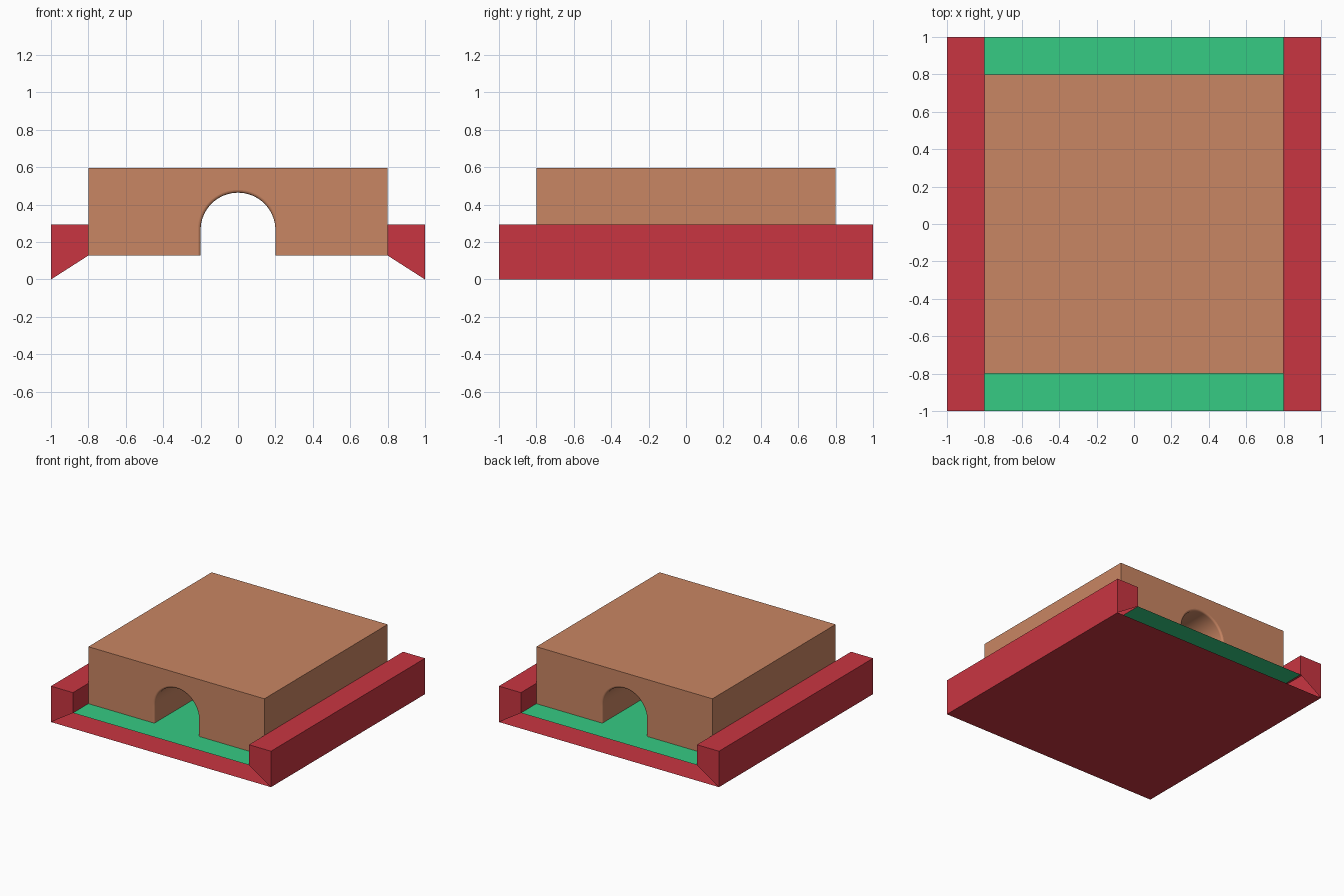
import bpy, bmesh, math

cube = bpy.data.objects.get("Cube")
if cube:
    bpy.data.objects.remove(cube, do_unlink=True)

FLOOR, WALL, ROOF = 0.128, 0.295, 0.596      # heights
OUT, IN = 1.0, 0.8                           # outer and inner half widths
ARCH_R, ARCH_Z, RIM = 0.2, 0.264, 0.015      # tunnel opening


def material(name, rgb):
    mat = bpy.data.materials.new(name)
    mat.use_nodes = True
    mat.diffuse_color = (*rgb, 1)
    mat.node_tree.nodes["Principled BSDF"].inputs["Base Color"].default_value = (*rgb, 1)
    return mat


def finish(name, bm, *mats):
    mesh = bpy.data.meshes.new(name)
    bm.to_mesh(mesh)
    bm.free()
    for mat in mats:
        mesh.materials.append(mat)
    obj = bpy.data.objects.new(name, mesh)
    bpy.context.collection.objects.link(obj)
    return obj


red = material("red", (0.584, 0.036, 0.053))
green = material("green", (0.037, 0.597, 0.227))
clay = material("clay", (0.584, 0.238, 0.125))

# Tray: a hollow channel swept front to back, with ends closed only at the side walls
profile = [(-OUT, 0), (OUT, 0), (OUT, WALL), (IN, WALL),
           (IN, FLOOR), (-IN, FLOOR), (-IN, WALL), (-OUT, WALL)]
bm = bmesh.new()
front = [bm.verts.new((x, -OUT, z)) for x, z in profile]
back = [bm.verts.new((x, OUT, z)) for x, z in profile]
for i in range(len(profile)):
    j = (i + 1) % len(profile)
    face = bm.faces.new((front[i], back[i], back[j], front[j]))
    # The raised floor is the only green strip
    if profile[i][1] == profile[j][1] == FLOOR:
        face.material_index = 1
for ids in ((1, 2, 3, 4), (0, 5, 6, 7)):
    bm.faces.new([front[i] for i in ids])
    bm.faces.new([back[i] for i in reversed(ids)])
finish("tray", bm, red, green)

# Block: arched outline extruded front to back
STEPS = 32
arch = [(-ARCH_R, FLOOR)]
for k in range(STEPS + 1):
    a = math.pi * (1 - k / STEPS)
    arch.append((ARCH_R * math.cos(a), ARCH_Z + ARCH_R * math.sin(a)))
arch.append((ARCH_R, FLOOR))
outline = arch + [(IN, FLOOR), (IN, ROOF), (-IN, ROOF), (-IN, FLOOR)]
bm = bmesh.new()
face = bm.faces.new([bm.verts.new((x, -IN, z)) for x, z in outline])
new = bmesh.ops.extrude_face_region(bm, geom=[face], use_keep_orig=True)["geom"]
bmesh.ops.translate(bm, verts=[v for v in new if isinstance(v, bmesh.types.BMVert)],
                    vec=(0, 2 * IN, 0))
bmesh.ops.recalc_face_normals(bm, faces=bm.faces)


def on_arch(v):
    return abs(v.co.x) < ARCH_R + 0.001 and v.co.z < ROOF - 0.05


# Softly rounded rims at both tunnel mouths
rims = [e for e in bm.edges if all(on_arch(v) for v in e.verts)
        and abs(e.verts[0].co.y - e.verts[1].co.y) < 0.001
        and (e.verts[0].co - e.verts[1].co).length < 0.3]
bmesh.ops.bevel(bm, geom=rims, offset=RIM, segments=4, profile=0.5,
                affect='EDGES', clamp_overlap=False)

# The tray floor closes the block from below
bm.normal_update()
under = [f for f in bm.faces if all(v.co.z < FLOOR + 0.001 for v in f.verts)]
bmesh.ops.delete(bm, geom=under, context='FACES')
for f in bm.faces:
    f.smooth = all(abs(v.co.x) < ARCH_R + 0.05 for v in f.verts)
finish("arched_block", bm, clay)
